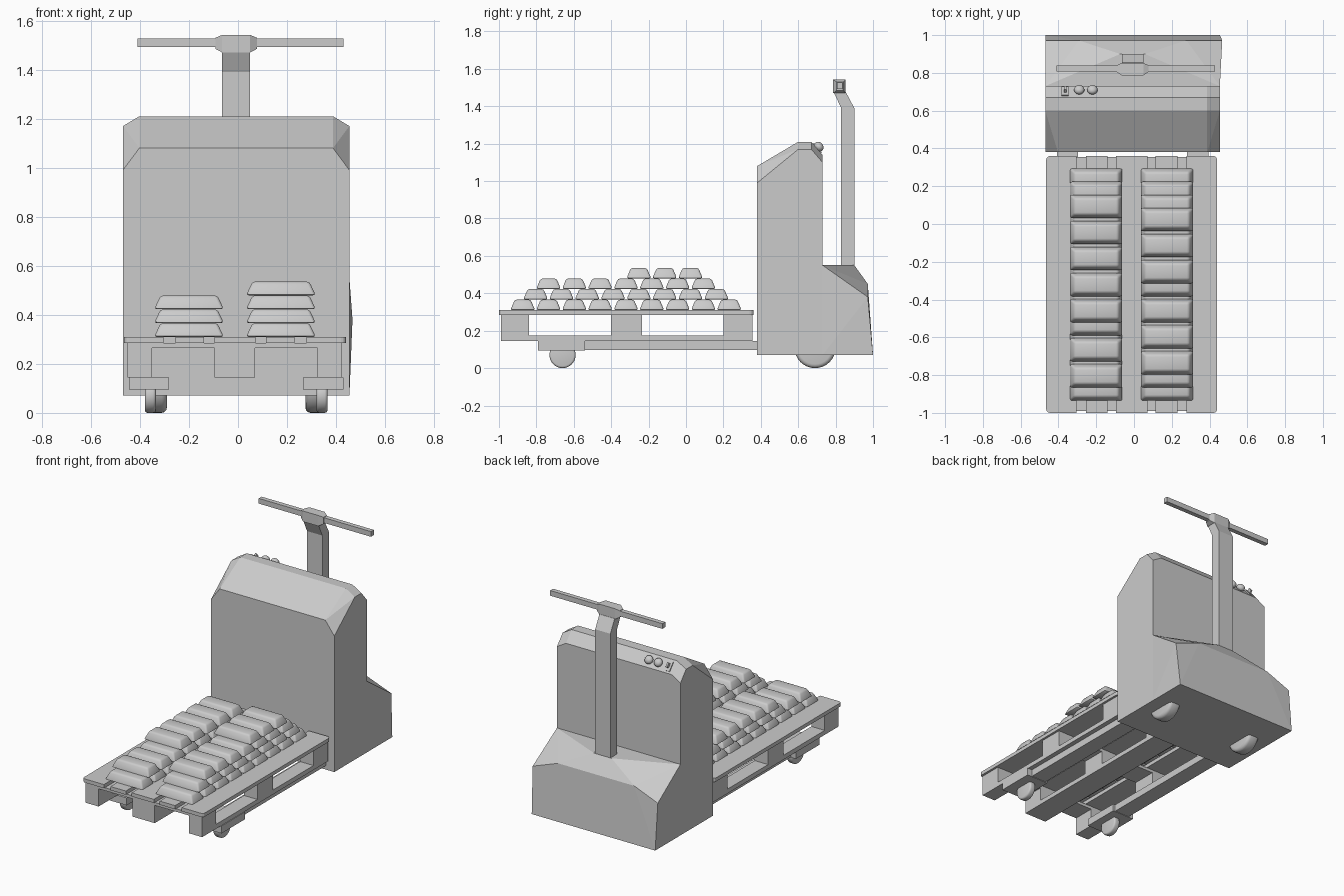
import bpy, bmesh, math
from mathutils import Vector, Matrix

cube = bpy.data.objects.get("Cube")
if cube:
    bpy.data.objects.remove(cube, do_unlink=True)

grey = bpy.data.materials.new("plain grey")
grey.use_nodes = True
COLOUR = (0.6, 0.6, 0.6, 1)
grey.diffuse_color = COLOUR
grey.node_tree.nodes["Principled BSDF"].inputs["Base Color"].default_value = COLOUR

CX = -0.0075     # centre line of the truck
PX = -0.0125     # centre line of the pallet


def finish(name, bm, smooth=False):
    bmesh.ops.recalc_face_normals(bm, faces=bm.faces)
    mesh = bpy.data.meshes.new(name)
    bm.to_mesh(mesh)
    bm.free()
    mesh.materials.append(grey)
    ob = bpy.data.objects.new(name, mesh)
    bpy.context.collection.objects.link(ob)
    if smooth:
        bpy.ops.object.select_all(action='DESELECT')
        ob.select_set(True)
        bpy.context.view_layer.objects.active = ob
        bpy.ops.object.shade_smooth_by_angle(angle=math.radians(40))
    return ob


def box(name, x, y, z):
    """Box from three (low, high) ranges."""
    bm = bmesh.new()
    bmesh.ops.create_cube(bm, size=1)
    for v in bm.verts:
        v.co = [r[0] if c < 0 else r[1] for c, r in zip(v.co, (x, y, z))]
    return finish(name, bm)


def hull(name, points):
    """Convex solid around the points, flat faces merged."""
    bm = bmesh.new()
    for p in points:
        bm.verts.new(p)
    bmesh.ops.convex_hull(bm, input=bm.verts)
    bmesh.ops.dissolve_limit(bm, angle_limit=0.01, verts=bm.verts, edges=bm.edges)
    return finish(name, bm)


def mirrored(points):
    return [(CX + s * x, y, z) for x, y, z in points for s in (-1, 1)]


def wheel(name, x, y, radius, width):
    bm = bmesh.new()
    bmesh.ops.create_cone(bm, cap_ends=True, segments=32, radius1=radius, radius2=radius, depth=width,
                          matrix=Matrix.Translation((x, y, radius)) @ Matrix.Rotation(math.pi / 2, 4, 'Y'))
    rims = [e for e in bm.edges if abs(e.verts[0].co.x - e.verts[1].co.x) < 1e-5]
    bmesh.ops.bevel(bm, geom=rims, offset=width * 0.25, segments=3, affect='EDGES', profile=0.5)
    return finish(name, bm, True)


# Tall cabinet with chamfered shoulders
outer = [(0.38, 0.07), (0.73, 0.07), (0.38, 0.99), (0.6, 1.17), (0.67, 1.17), (0.73, 1.1)]
inner = [(0.38, 1.08), (0.6, 1.21), (0.67, 1.21), (0.73, 1.14)]
hull("cabinet", mirrored([(0.462, *p) for p in outer] + [(0.395, *p) for p in inner]))

# Motor cover behind the cabinet, falling away to the sides
cover = mirrored([(0.462, 0.73, 0.07), (0.462, 1.0, 0.07), (0.462, 0.73, 0.55),
                  (0.065, 0.9, 0.55), (0.285, 0.972, 0.45), (0.462, 0.972, 0.38)])
hull("motor_cover", cover + [(0.467, 0.972, 0.38)])

# Steering column, bent forward near the top
column = [(0.83, 0.54), (0.83, 1.39), (0.79, 1.475), (0.855, 1.475), (0.9, 1.39), (0.9, 0.54)]
bm = bmesh.new()
face = bm.faces.new([bm.verts.new((CX - 0.057, y, z)) for y, z in column])
side = bmesh.ops.extrude_face_region(bm, geom=[face])
bmesh.ops.translate(bm, vec=(0.114, 0, 0), verts=[g for g in side["geom"] if isinstance(g, bmesh.types.BMVert)])
finish("steering_column", bm)

# Handlebar and its tapered head
head = [(0.057, y, z) for y in (0.787, 0.853) for z in (1.47, 1.542)]
head += [(0.085, y, z) for y in (0.805, 0.84) for z in (1.485, 1.53)]
hull("handlebar_head", mirrored(head))
box("handlebar", (-0.41, 0.43), (0.807, 0.838), (1.492, 1.527))

# Controls on the rear slope
normal = Vector((0, 0.76, 0.65))
tilt = normal.to_track_quat('Z', 'Y').to_matrix().to_4x4()
for i, x in enumerate((-0.29, -0.22)):
    bm = bmesh.new()
    place = Matrix.Translation(Vector((x, 0.7, 1.175)) + normal * 0.014) @ tilt
    bmesh.ops.create_uvsphere(bm, u_segments=16, v_segments=10, radius=0.028,
                              matrix=place @ Matrix.Diagonal((1, 1, 0.8, 1)))
    finish(f"control_knob_{i + 1}", bm, True)
for name, size, lift, dx in (("key_plate", (0.036, 0.066, 0.008), 0.003, 0),
                             ("key", (0.012, 0.03, 0.028), 0.014, 0.002)):
    bm = bmesh.new()
    place = Matrix.Translation(Vector((-0.366 + dx, 0.7, 1.175)) + normal * lift) @ tilt
    bmesh.ops.create_cube(bm, size=1, matrix=place @ Matrix.Diagonal((*size, 1)))
    finish(name, bm)

# Forks with wider wheel brackets, plus wheels
for s, label in ((-1, "right"), (1, "left")):
    x = CX + s * 0.345
    box(f"{label}_fork", (x - 0.056, x + 0.056), (-0.56, 0.39), (0.098, 0.145))
    x = CX + s * 0.355
    box(f"{label}_wheel_bracket", (x - 0.082, x + 0.082), (-0.79, -0.54), (0.095, 0.145))
    wheel(f"{label}_load_wheel", CX + s * 0.35, -0.66, 0.07, 0.045)
    wheel(f"{label}_drive_wheel", CX + s * 0.325, 0.69, 0.11, 0.085)

# Pallet: runners, blocks, cross boards and slotted deck
block_rows = ((-0.99, -0.84), (-0.4, -0.235), (0.2, 0.355))
columns = ((-0.45, -0.35), (-0.095, 0.07), (0.325, 0.425))
for i, cx in enumerate(columns):
    box(f"pallet_runner_{i + 1}", cx, (-0.99, 0.355), (0.145, 0.175))
    for j, ry in enumerate(block_rows):
        box(f"pallet_block_{i + 1}_{j + 1}", cx, ry, (0.175, 0.265))
for j, ry in enumerate(block_rows):
    box(f"pallet_cross_board_{j + 1}", (-0.45, 0.425), ry, (0.265, 0.285))

deck_edges = (0.4525, 0.291, 0.242, 0.127, 0.083)
a, b, c, d, e = deck_edges
boards = ((-a, -b), (-b + 0.049, -d), (-e, e), (d, c), (b, a))
for i, (lo, hi) in enumerate(boards):
    bm = bmesh.new()
    mid, w = (lo + hi) / 2, hi - lo
    bmesh.ops.create_cube(bm, size=1, matrix=Matrix.Translation((PX + mid, -0.32, 0.2975))
                          @ Matrix.Diagonal((w, 1.36, 0.025, 1)))
    # Round the outer corners of the two edge boards
    corners = [ed for ed in bm.edges if all(abs(v.co.x - PX) > a - 0.001 for v in ed.verts)
               and abs(ed.verts[0].co.z - ed.verts[1].co.z) > 0.01]
    if corners:
        bmesh.ops.bevel(bm, geom=corners, offset=0.02, segments=3, affect='EDGES', profile=0.5)
    finish(f"deck_board_{i + 1}", bm)

# Ingot: tapered bar with rounded edges, shared by both stacks
bm = bmesh.new()
bmesh.ops.create_cube(bm, size=1)
for v in bm.verts:
    top = v.co.z > 0
    v.co.x *= 0.232 if top else 0.284
    v.co.y *= 0.085 if top else 0.132
    v.co.z = 0.056 if top else 0
bmesh.ops.bevel(bm, geom=list(bm.edges), offset=0.011, segments=2, affect='EDGES', profile=0.5)
ingot = finish("ingot", bm, True)

# Each layer: first row index and number of bars
PITCH = 0.138
stacks = {"right": (-0.2, ((0, 9), (0, 8), (2, 5))),
          "left": (0.175, ((0, 9), (0, 8), (0, 7), (3, 3)))}
for label, (x, layers) in stacks.items():
    for level, (first, count) in enumerate(layers):
        for k in range(first, first + count):
            bar = bpy.data.objects.new(f"{label}_ingot_{level + 1}_{k + 1}", ingot.data)
            bar.location = (x, -0.873 + PITCH * (k + level / 2), 0.31 + 0.0565 * level)
            bpy.context.collection.objects.link(bar)
bpy.data.objects.remove(ingot, do_unlink=True)
